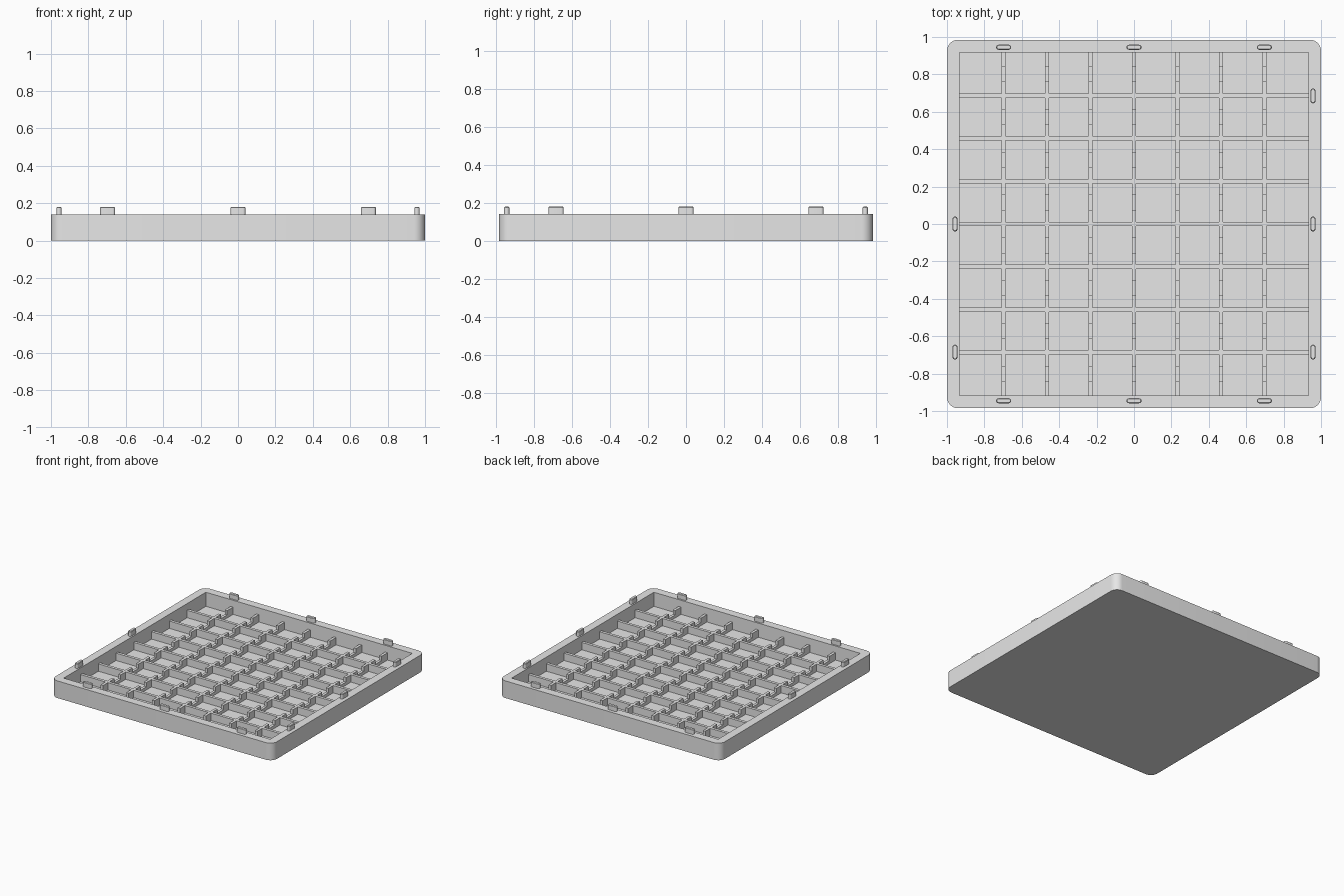
import bpy, bmesh, math

if "Cube" in bpy.data.objects:
    bpy.data.objects.remove(bpy.data.objects["Cube"])

grey = bpy.data.materials.new("plain grey")
grey.diffuse_color = (0.8, 0.8, 0.8, 1)
grey.use_nodes = True
grey.node_tree.nodes["Principled BSDF"].inputs["Base Color"].default_value = grey.diffuse_color

HX, HY, RIM = 1.0, 0.985, 0.14          # tray half sizes and rim height
IX, IY, FLOOR = 0.933, 0.918, 0.025     # cavity half sizes and floor height
PX, PY = 0.2325, 0.229                  # rib spacing
RIB_TOP, NOTCH = 0.085, 0.05            # rib height and notch height


def prism(name, points, direction, smooth=False):
    """Extrude a closed 3D outline along a direction."""
    bm = bmesh.new()
    face = bm.faces.new([bm.verts.new(p) for p in points])
    new = bmesh.ops.extrude_face_region(bm, geom=[face])["geom"]
    bmesh.ops.translate(bm, vec=direction,
                        verts=[g for g in new if isinstance(g, bmesh.types.BMVert)])
    bmesh.ops.recalc_face_normals(bm, faces=bm.faces[:])
    mesh = bpy.data.meshes.new(name)
    bm.to_mesh(mesh)
    bm.free()
    obj = bpy.data.objects.new(name, mesh)
    bpy.context.collection.objects.link(obj)
    mesh.materials.append(grey)
    if smooth:
        bpy.ops.object.select_all(action='DESELECT')
        obj.select_set(True)
        bpy.context.view_layer.objects.active = obj
        bpy.ops.object.shade_smooth_by_angle(angle=math.radians(35))
    return obj


def rounded(hx, hy, r, z, n=8):
    """Rectangle outline with rounded corners at height z."""
    pts = []
    for q, (sx, sy) in enumerate([(1, 1), (-1, 1), (-1, -1), (1, -1)]):
        for i in range(n + 1):
            a = math.radians(90 * (q + i / n))
            pts.append((sx * (hx - r) + r * math.cos(a),
                        sy * (hy - r) + r * math.sin(a), z))
    return pts


def box(name, hx, hy, z0, z1):
    pts = [(hx, hy, z0), (-hx, hy, z0), (-hx, -hy, z0), (hx, -hy, z0)]
    return prism(name, pts, (0, 0, z1 - z0))


# Tray: rounded block with a square-cornered cavity
tray = prism("tray", rounded(HX, HY, 0.06, 0), (0, 0, RIM), True)
cutter = box("cavity_cutter", IX, IY, FLOOR, 0.3)
cutter.hide_render = True
cut = tray.modifiers.new("cavity", 'BOOLEAN')
cut.object, cut.operation, cut.solver = cutter, 'DIFFERENCE', 'EXACT'
bpy.context.view_layer.objects.active = tray
bpy.ops.object.modifier_apply(modifier=cut.name)
bpy.data.objects.remove(cutter)

# Notched dividers along y: tall near each crossing, low in mid cell
profile = [(-IY - 0.01, 0.015), (-IY - 0.01, RIB_TOP)]
for k in range(-4, 4):
    a, b = k * PY + 0.075, (k + 1) * PY - 0.075
    profile += [(a, RIB_TOP), (a, NOTCH), (b, NOTCH), (b, RIB_TOP)]
profile += [(IY + 0.01, RIB_TOP), (IY + 0.01, 0.015)]
for k in range(-3, 4):
    prism("notched_divider", [(k * PX - 0.011, y, z) for y, z in profile],
          (0.022, 0, 0))

# Straight dividers along x
for k in range(-3, 4):
    rib = box("straight_divider", IX + 0.01, 0.012, 0.015, RIB_TOP)
    rib.location.y = k * PY


def peg(x, y, along_x):
    """Rounded locating tab on the rim with softened top edge."""
    hx, hy = (0.04, 0.0135) if along_x else (0.0135, 0.04)
    obj = prism("rim_tab", rounded(hx, hy, 0.0134, RIM - 0.005, 5),
                (0, 0, 0.045), True)
    bm = bmesh.new()
    bm.from_mesh(obj.data)
    top = [e for e in bm.edges if all(v.co.z > RIM + 0.03 for v in e.verts)]
    bmesh.ops.bevel(bm, geom=top, offset=0.004, segments=1, affect='EDGES')
    bm.to_mesh(obj.data)
    bm.free()
    obj.location = (x, y, 0)


# Tabs: three on front and back, three on the right, two on the left
for x in (-0.697, 0, 0.697):
    for s in (-1, 1):
        peg(x, s * 0.945, True)
for y in (-0.685, 0, 0.685):
    peg(0.957, y, False)
    if y < 0.5:
        peg(-0.957, y, False)
